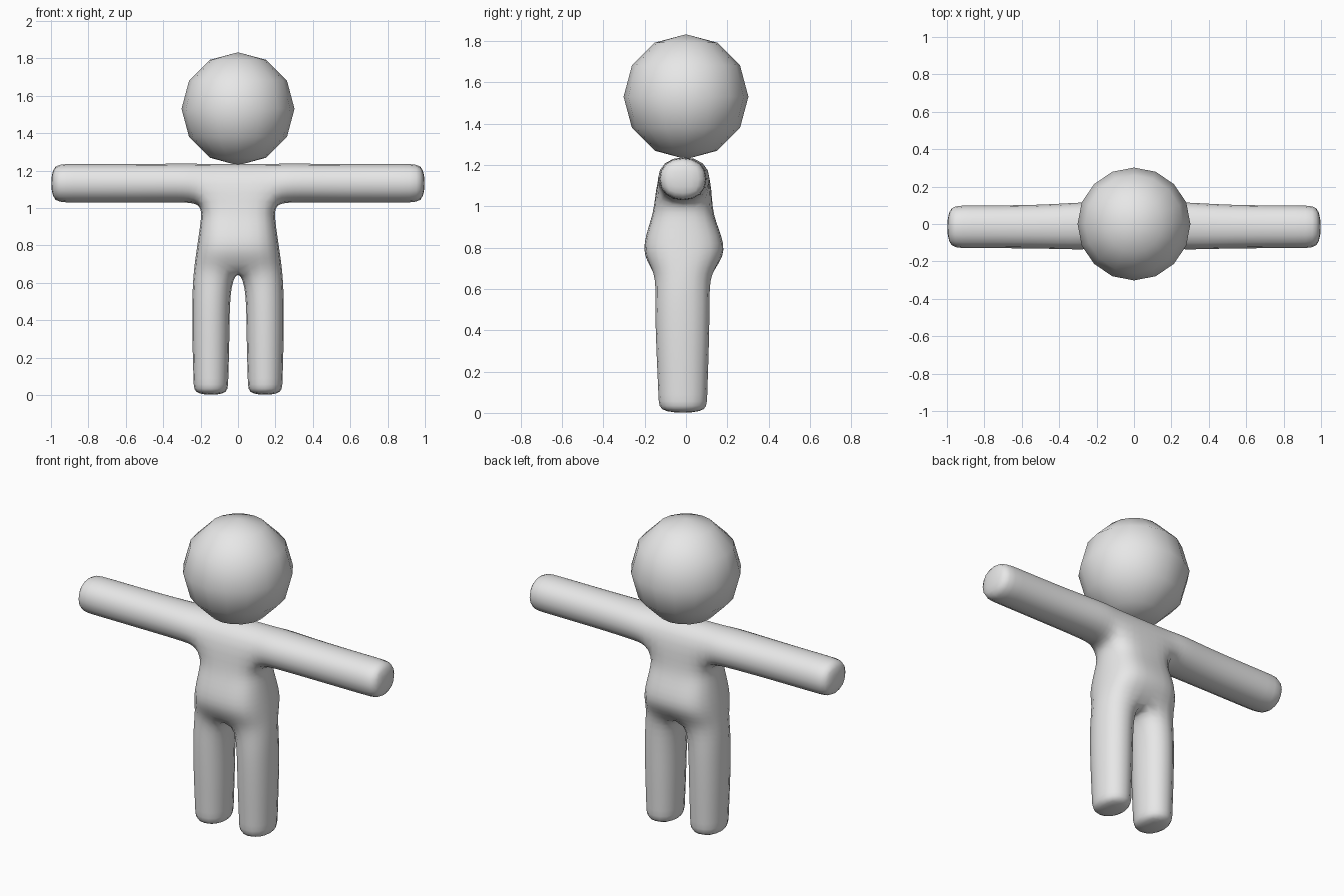
import bpy, bmesh

if "Cube" in bpy.data.objects:
    bpy.data.objects.remove(bpy.data.objects["Cube"])

grey = bpy.data.materials.new("plain_grey")
grey.diffuse_color = (0.8, 0.8, 0.8, 1)
grey.use_nodes = True
grey.node_tree.nodes["Principled BSDF"].inputs["Base Color"].default_value = grey.diffuse_color

bm = bmesh.new()


def ring(points):
    return [bm.verts.new(p) for p in points]


def level(z, x_in, x_out, front, back):
    """Horizontal four-point section of the torso or leg."""
    return ring([(x_in, front, z), (x_out, front, z), (x_out, back, z), (x_in, back, z)])


def bridge(a, b, sides=(0, 1, 2, 3)):
    for i in sides:
        j = (i + 1) % 4
        bm.faces.new((b[i], b[j], a[j], a[i]))


def tube(rings):
    for a, b in zip(rings, rings[1:]):
        bridge(a, b)
    bm.faces.new(rings[-1][::-1])


# Torso half: shoulders, armpit, chest, belly, hips
torso = [level(*r) for r in (
    (1.245, 0, 0.20, -0.130, 0.115),
    (1.010, 0, 0.20, -0.150, 0.125),
    (0.930, 0, 0.207, -0.170, 0.140),
    (0.780, 0, 0.23, -0.220, 0.205),
    (0.680, 0, 0.245, -0.155, 0.125))]
bm.faces.new(torso[0])
bridge(torso[0], torso[1], (0, 2))      # side left open for the arm
for a, b in zip(torso[1:], torso[2:]):
    bridge(a, b, (0, 1, 2))

# Leg grows from the hip section
tube([torso[-1]] + [level(*r) for r in (
    (0.55, 0.036, 0.254, -0.163, 0.127),
    (0.30, 0.036, 0.254, -0.155, 0.122),
    (0.06, 0.045, 0.245, -0.142, 0.112),
    (-0.004, 0.045, 0.245, -0.142, 0.112))])

# Arm grows from the open shoulder side
top, pit = torso[0], torso[1]
arm = [[pit[1], top[1], top[2], pit[2]]]
for x, low, high, front, back in (
        (0.27, 1.022, 1.247, -0.150, 0.130),
        (0.50, 1.020, 1.244, -0.140, 0.110),
        (0.92, 1.020, 1.244, -0.139, 0.109),
        (1.005, 1.020, 1.244, -0.139, 0.109)):
    arm.append(ring([(x, front, low), (x, front, high), (x, back, high), (x, back, low)]))
tube(arm)

mesh = bpy.data.meshes.new("body")
bm.to_mesh(mesh)
bm.free()
mesh.shade_smooth()
mesh.materials.append(grey)
body = bpy.data.objects.new("body", mesh)
bpy.context.collection.objects.link(body)
mirror = body.modifiers.new("mirror", 'MIRROR')
mirror.use_clip = True
subdivide = body.modifiers.new("round", 'SUBSURF')
subdivide.levels = subdivide.render_levels = 2

# Head: coarse smooth ball
bpy.ops.mesh.primitive_uv_sphere_add(segments=16, ring_count=6, radius=0.302, location=(0, 0, 1.53))
head = bpy.context.object
head.name = "head"
head.data.shade_smooth()
head.data.materials.append(grey)
